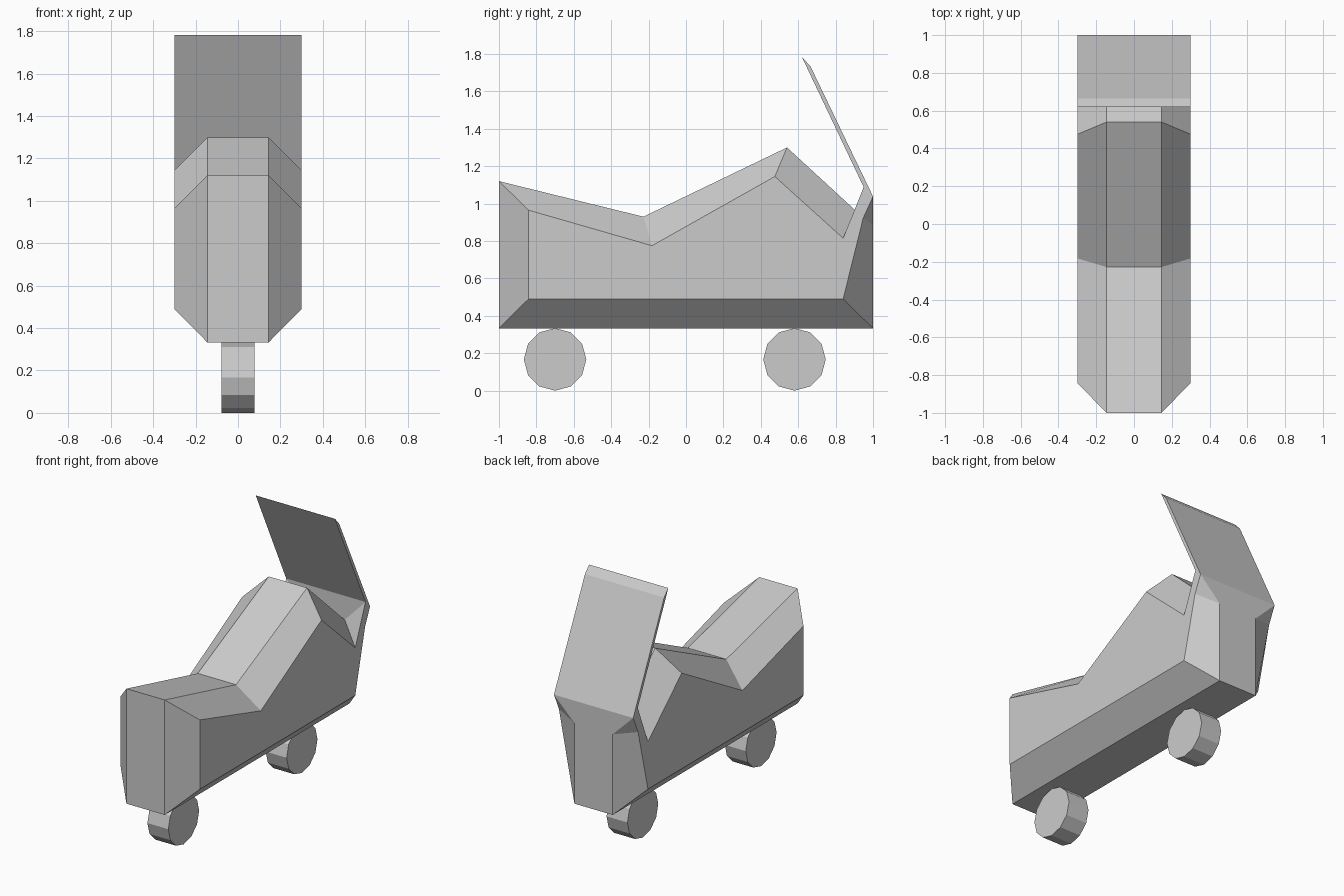
import bpy, bmesh, math

if "Cube" in bpy.data.objects:
    bpy.data.objects.remove(bpy.data.objects["Cube"])

# Side outline (y, z) at x = 0.30, paired with the ridge outline (x, y, z)
SIDE = [(-.842, .49), (-.842, .965), (-.182, .775), (.475, 1.145), (.84, .815),
        (.95, 1.088), (.62, 1.783), (.665, 1.735), (1, 1.038), (.947, .922), (.84, .49)]
RIDGE = [(.145, -1, .333), (.145, -1, 1.12), (.145, -.228, .93), (.145, .54, 1.30),
         (.145, .948, .925), None, None, None, None, (.145, 1, .885), (.145, 1, .333)]


def add_body():
    bm = bmesh.new()
    n = len(SIDE)
    rings = []
    for s in (1, -1):
        outer = [bm.verts.new((s * .3, y, z)) for y, z in SIDE]
        # hinged panel corners share the side outline vertices
        inner = [o if r is None else bm.verts.new((s * r[0], r[1], r[2]))
                 for o, r in zip(outer, RIDGE)]
        bm.faces.new(outer)
        for i in range(n):
            j = (i + 1) % n
            loop = list(dict.fromkeys([outer[i], outer[j], inner[j], inner[i]]))
            if len(loop) > 2:
                bm.faces.new(loop)
        rings.append(inner)
    a, b = rings
    for i in range(n):
        j = (i + 1) % n
        bm.faces.new((a[i], a[j], b[j], b[i]))
    bmesh.ops.recalc_face_normals(bm, faces=bm.faces[:])
    mesh = bpy.data.meshes.new("cart_body")
    bm.to_mesh(mesh)
    bm.free()
    bpy.context.collection.objects.link(bpy.data.objects.new("cart_body", mesh))


# Faceted body with raised back panel
add_body()

# Two twelve-sided wheels
for name, y in (("front_wheel", -.70), ("rear_wheel", .58)):
    bpy.ops.mesh.primitive_cylinder_add(vertices=12, radius=.167, depth=.158,
                                        location=(0, y, .167),
                                        rotation=(0, math.pi / 2, 0))
    bpy.context.object.name = name
